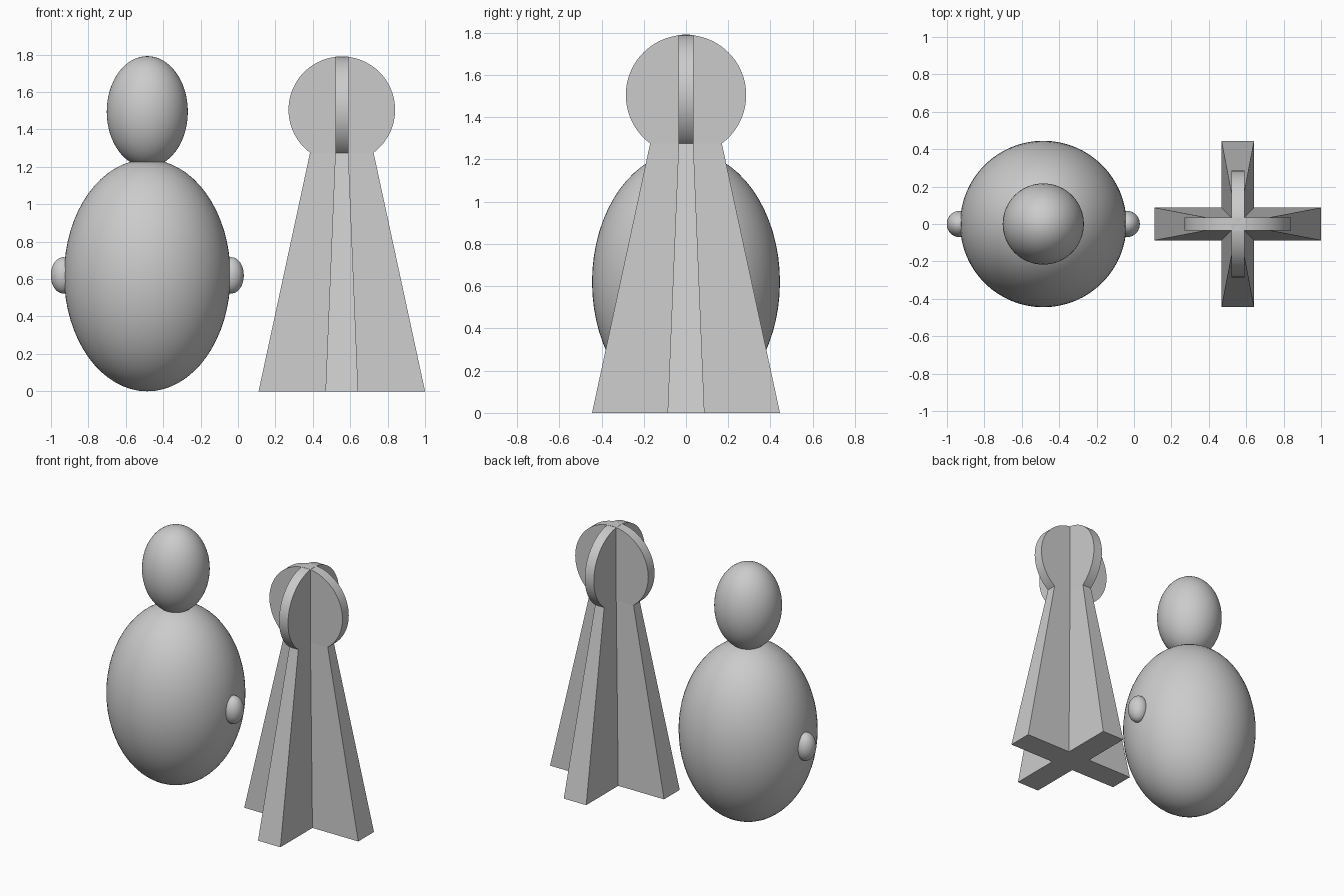
import bpy
import bmesh
from math import radians
from mathutils import Matrix

cube = bpy.data.objects.get("Cube")
if cube:
    bpy.data.objects.remove(cube, do_unlink=True)

grey = bpy.data.materials.new("plain grey")
grey.use_nodes = True
colour = (0.6, 0.6, 0.6, 1)
grey.diffuse_color = colour
grey.node_tree.nodes["Principled BSDF"].inputs["Base Color"].default_value = colour

ROUND_X = -0.485   # axis of the rounded figure
CROSS_X = 0.555    # axis of the cross-shaped figure


def finish(bm, name, location, smooth=False):
    bmesh.ops.recalc_face_normals(bm, faces=bm.faces)
    for face in bm.faces:
        face.smooth = smooth
    mesh = bpy.data.meshes.new(name)
    bm.to_mesh(mesh)
    bm.free()
    mesh.materials.append(grey)
    obj = bpy.data.objects.new(name, mesh)
    obj.location = location
    bpy.context.collection.objects.link(obj)
    return obj


def ellipsoid(name, location, radii):
    bm = bmesh.new()
    bmesh.ops.create_uvsphere(bm, u_segments=64, v_segments=32, radius=1)
    bmesh.ops.scale(bm, vec=radii, verts=bm.verts)
    return finish(bm, name, location, smooth=True)


def cross_ring(bm, reach, half, z):
    """Outline of a plus sign, one arm at a time."""
    corners = [(half, -half), (reach, -half), (reach, half)]
    ring = []
    for turn in range(4):
        for x, y in corners:
            for _ in range(turn):
                x, y = -y, x
            ring.append(bm.verts.new((x, y, z)))
    return ring


# Rounded figure: body, head and side knobs
ellipsoid("body", (ROUND_X, 0, 0.62), (0.445, 0.445, 0.62))
ellipsoid("head", (ROUND_X, 0, 1.495), (0.217, 0.217, 0.297))
for side, label in ((-1, "right"), (1, "left")):
    ellipsoid(label + "_arm", (ROUND_X + side * 0.449, 0, 0.62),
              (0.067, 0.07, 0.097))

# Cross-shaped figure: tapering skirt
bm = bmesh.new()
low = cross_ring(bm, 0.445, 0.0875, 0)
high = cross_ring(bm, 0.17, 0.035, 1.275)
for i in range(len(low)):
    j = (i + 1) % len(low)
    bm.faces.new((low[i], low[j], high[j], high[i]))
bm.faces.new(low)
bm.faces.new(high)
finish(bm, "cross_skirt", (CROSS_X, 0, 0))

# Cross-shaped figure: two crossed head discs
for label, angle in (("front", 0), ("side", 90)):
    bm = bmesh.new()
    bmesh.ops.create_cone(bm, cap_ends=True, segments=96, radius1=0.285,
                          radius2=0.285, depth=0.07)
    turn = Matrix.Rotation(radians(angle), 3, 'Z') @ Matrix.Rotation(radians(90), 3, 'X')
    bmesh.ops.rotate(bm, matrix=turn, verts=bm.verts)
    disc = finish(bm, label + "_head_disc", (CROSS_X, 0, 1.505))
    for poly in disc.data.polygons:
        poly.use_smooth = len(poly.vertices) == 4
    disc.data.set_sharp_from_angle(angle=radians(30))
